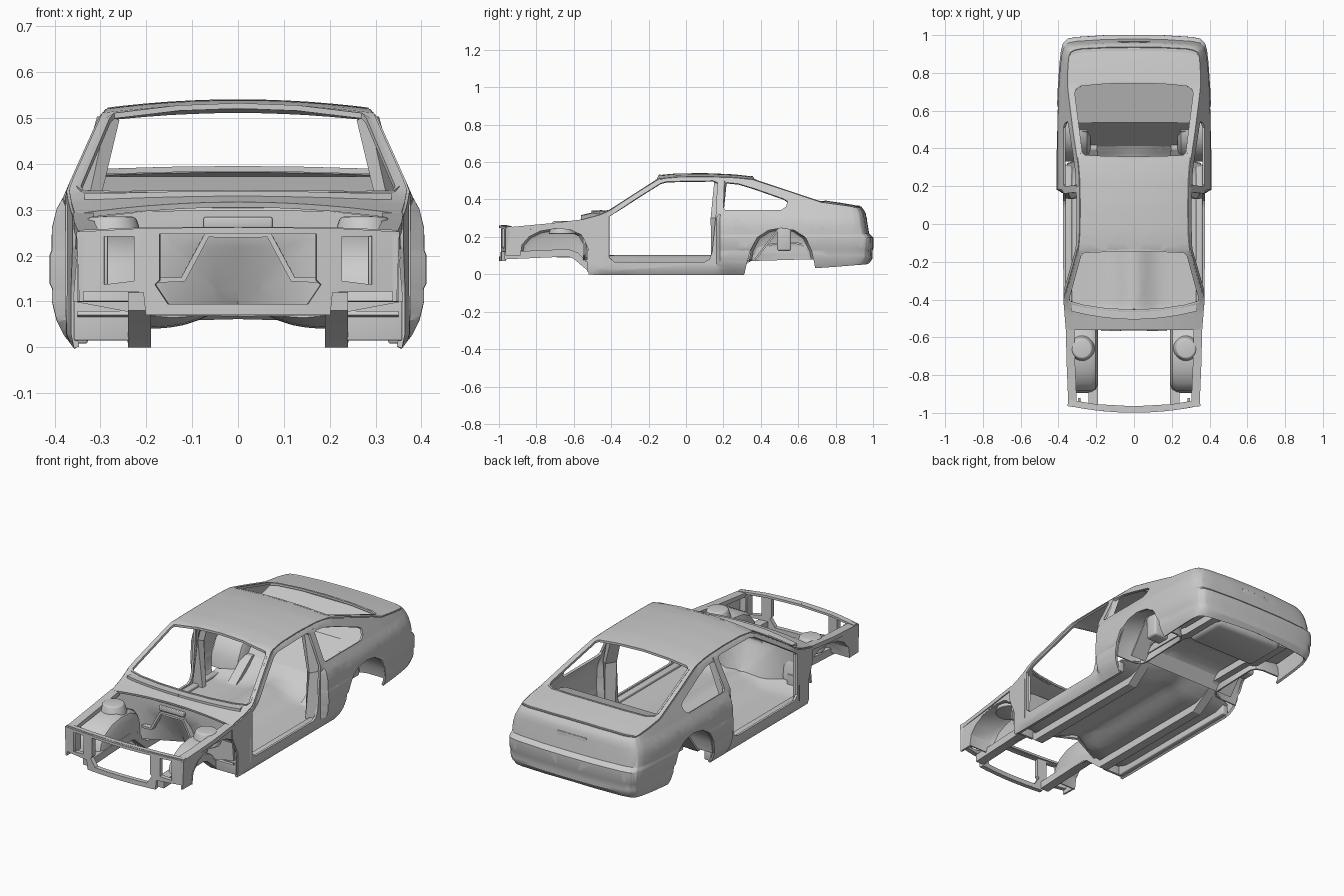
import bpy, bmesh
from math import radians, exp
from mathutils import Vector

if "Cube" in bpy.data.objects:
    bpy.data.objects.remove(bpy.data.objects["Cube"])


def lerp_table(tab, v):
    if v <= tab[0][0]:
        return tab[0][1]
    for (a, p), (b, q) in zip(tab, tab[1:]):
        if v <= b:
            return p + (q - p) * (v - a) / (b - a)
    return tab[-1][1]


# Body shape tables: half width by height, plan taper, rear lean, roof line
HALF = [(0, .352), (.03, .375), (.06, .39), (.1, .4), (.13, .4), (.14, .405), (.2, .405), (.21, .401),
        (.26, .4), (.3, .39), (.325, .376), (.36, .361), (.5, .298), (.525, .276), (.54, .26)]
TAPER = [(.5, 1), (.7, .985), (.85, .96), (.92, .94), (.96, .915), (1, .86), (1.04, .76), (1.2, .38), (1.35, 0)]
PLAN_Y = [(-1, -1), (.92, .92), (.96, .955), (1, .976), (1.04, .984), (1.2, .994), (1.35, .996)]
LEAN = [(.05, .03), (.085, .005), (.13, .004), (.14, 0), (.195, 0), (.215, .022), (.33, .042), (.36, .065)]
FRONT_W = [(-.56, .355), (-.4, .368), (.165, .37), (.185, .41)]
EDGE_Z = [(-.56, .285), (-.46, .312), (-.41, .333), (-.27, .425), (-.14, .506), (-.05, .515), (.1, .517),
          (.25, .513), (.35, .503), (.55, .437), (.72, .38), (.85, .362), (.95, .345)]
CROWN = [(-.56, .026), (-.41, .02), (.1, .018), (.35, .015), (.72, .012), (.95, .01)]


def side(u, z):
    """Outer skin: u runs along the side and wraps round the tail."""
    x = min(lerp_table(HALF, z) * lerp_table(TAPER, u), lerp_table(FRONT_W, u))
    k = min(1, max(0, (u - .8) / .2))
    return Vector((x, lerp_table(PLAN_Y, u) - k * lerp_table(LEAN, z), z))


def top_z(x, y):
    e = lerp_table(EDGE_Z, y)
    return e + lerp_table(CROWN, y) * max(0, 1 - (x / side(min(y, .92), e).x) ** 2)


def rim(u):
    z = lerp_table(EDGE_Z, u)
    for _ in range(6):
        p = side(u, z)
        z = top_z(p.x, p.y)
    return side(u, z)


def sym(pts):
    """Close a right-hand half outline with its mirror image."""
    return pts + [(-a, b) for a, b in reversed(pts) if abs(a) > 1e-5]


def frange(a, b, s):
    return [a + s * i for i in range(int((b - a) / s) + 1)]


def add(name, bm, mirror=False, solid=0, bevel=0):
    me = bpy.data.meshes.new(name)
    bmesh.ops.recalc_face_normals(bm, faces=bm.faces)
    bm.to_mesh(me)
    bm.free()
    ob = bpy.data.objects.new(name, me)
    bpy.context.collection.objects.link(ob)
    if mirror:
        ob.modifiers.new("mirror", 'MIRROR').merge_threshold = .0005
    if solid:
        m = ob.modifiers.new("thickness", 'SOLIDIFY')
        m.thickness, m.offset = solid, 0
    if bevel:
        m = ob.modifiers.new("bevel", 'BEVEL')
        m.width, m.segments = bevel, 3
        m.angle_limit = radians(40)
    return ob


def panel(name, loops, fn, cuts_a, cuts_b, solid=.012, mirror=False):
    """Flat outline with holes, cut into a grid, then bent into shape by fn."""
    bm = bmesh.new()
    for lp in loops:
        vs = [bm.verts.new((a, b, 0)) for a, b in lp]
        for i, v in enumerate(vs):
            bm.edges.new((vs[i - 1], v))
    bmesh.ops.triangle_fill(bm, use_beauty=True, use_dissolve=False, edges=bm.edges[:], normal=(0, 0, 1))
    for axis, cuts in ((0, cuts_a), (1, cuts_b)):
        for c in cuts:
            co, no = Vector(), Vector()
            co[axis], no[axis] = c, 1
            bmesh.ops.bisect_plane(bm, geom=bm.verts[:] + bm.edges[:] + bm.faces[:], plane_co=co, plane_no=no, dist=1e-5)
    for v in bm.verts:
        v.co = fn(v.co.x, v.co.y)
    return add(name, bm, mirror, solid)


def bar(name, pts, w, h, mirror=True):
    """Rectangular bar along a path."""
    bm = bmesh.new()
    pts = [Vector(p) for p in pts]
    rings = []
    for i, p in enumerate(pts):
        t = (pts[min(i + 1, len(pts) - 1)] - pts[max(i - 1, 0)]).normalized()
        s = t.cross(Vector((0, 0, 1))).normalized()
        n = s.cross(t)
        rings.append([bm.verts.new(p + s * a * w / 2 + n * b * h / 2) for a, b in ((-1, -1), (1, -1), (1, 1), (-1, 1))])
    for r, q in zip(rings, rings[1:]):
        for i in range(4):
            bm.faces.new((r[i - 1], r[i], q[i], q[i - 1]))
    bm.faces.new(rings[0])
    bm.faces.new(rings[-1])
    return add(name, bm, mirror)


def box(name, loc, size, bevel=.004, mirror=False):
    bm = bmesh.new()
    bmesh.ops.create_cube(bm, size=1)
    for v in bm.verts:
        v.co = Vector([c * s + l for c, s, l in zip(v.co, size, loc)])
    return add(name, bm, mirror, bevel=bevel)


def wheelhouse(name, arch, x_in, x_out, r=.035):
    """Arched wheel tub with a rounded inner wall."""
    bm = bmesh.new()
    cy = sum(p[0] for p in arch) / len(arch)
    rows = []
    for x, k in ((x_out, 1), (x_in + r, 1), (x_in + r * .3, .93), (x_in, .78)):
        rows.append([bm.verts.new((x, cy + (y - cy) * k, .08 + (z - .08) * k)) for y, z in arch])
    for a, b in zip(rows, rows[1:]):
        for i in range(len(arch) - 1):
            bm.faces.new((a[i], a[i + 1], b[i + 1], b[i]))
    bm.faces.new(rows[-1])
    return add(name, bm, True, .008)


# Body side with door and quarter-window openings, wrapping into the tail
top_us = [1.35, 1.28, 1.2, 1.12, 1.04, 1.02, 1, .98, .96, .94] + frange(-.56, .92, .04)[::-1]
rims = [rim(u) for u in top_us]
lower = [(-.56, .22), (-.52, .13), (-.52, 0), (.31, 0), (.325, .06), (.345, .13), (.38, .195), (.44, .235), (.51, .247),
         (.58, .235), (.64, .195), (.675, .12), (.69, .035), (.97, .055), (1.35, .065)]
door = [(-.385, .067), (-.41, .09), (-.41, .308), (-.27, .4), (-.135, .485), (-.1, .494), (.145, .498), (.168, .488),
        (.158, .3), (.14, .12), (.125, .08), (.1, .067)]
quarter = [(.2, .355), (.205, .482), (.22, .488), (.28, .482), (.36, .458), (.52, .402), (.542, .388), (.535, .36),
           (.51, .342), (.21, .342)]
panel("body_side", [lower + [(u, p.z) for u, p in zip(top_us, rims)], door, quarter], side,
      frange(-.52, .92, .06) + [.165, .185] + [.94, .96, .98, 1, 1.02, 1.04, 1.12, 1.2, 1.28],
      [h[0] for h in HALF[1:]] + [.085, .195, .215, .34, .43], mirror=True)

# Roof, cowl, pillars and boot lid in one crowned skin
front_edge = [(0, -.56)]
screen = [(0, -.458), (.15, -.45), (.27, -.432), (.34, -.412), (.347, -.395), (.284, -.165), (.27, -.15), (.13, -.142), (0, -.14)]
hatch = [(0, .352), (.15, .355), (.262, .36), (.278, .375), (.318, .69), (.312, .715), (.28, .735), (.15, .747), (0, .75)]
panel("roof_and_deck", [sym([(abs(p.x) if p.x > 1e-5 else 0, p.y) for p in rims] + front_edge), sym(screen), sym(hatch)],
      lambda x, y: Vector((x, y, top_z(x, y))), frange(-.35, .35, .05), frange(-.54, .94, .04))

# Seal frames round both glass openings
for nm, lp in (("windscreen_frame", screen), ("rear_glass_frame", hatch)):
    bar(nm, [(x, y, top_z(x, y) + .002) for x, y in lp], .01, .012)

# Cowl lip, deck lip and rear plate panel
bar("cowl_lip", [(x, -.485 + .4 * x * x, top_z(x, -.485 + .4 * x * x) + .006) for x in frange(0, .33, .055)], .04, .014)
bar("deck_lip", [(p.x, p.y - .022, p.z + .004) for p in rims[:8]], .035, .01)
box("plate_panel", (0, .959, .27), (.17, .016, .07), .003)

# Floor pan with tunnel, kick-up and boot floor
FLOOR = [(-.54, .075), (-.45, .045), (.28, .045), (.36, .09), (.44, .16), (.6, .17), (.66, .14), (.95, .14)]


def floor_pt(x, y):
    fade = min(1, max(0, (.4 - y) / .15))
    return Vector((x, y, lerp_table(FLOOR, y) + .052 * fade * exp(-(x / .09) ** 2)))


panel("floor_pan", [sym([(0, -.45), (.1, -.49), (.2, -.54), (.35, -.54), (.355, .32), (.25, .35), (.25, .68), (.36, .71),
                         (.345, .9), (.29, .95), (0, .965)])],
      floor_pt, frange(-.3, .3, .03), frange(-.5, .94, .04), .01)
box("spare_well", (0, .8, .11), (.42, .24, .07), .03)

# Rear seat back rising to a shelf under the hatch
SHELF = [(.37, .08), (.54, .3), (.76, .368)]
panel("seat_back_and_shelf", [sym([(0, .37), (.33, .37), (.335, .56), (.325, .76), (0, .76)])],
      lambda x, y: Vector((x, y, lerp_table(SHELF, y))), [], [.54], .01)

# Firewall with tunnel dish and raised brace
panel("firewall", [sym([(0, .3), (.2, .297), (.345, .28), (.36, .1), (.2, .07), (0, .07)])],
      lambda x, z: Vector((x, -.545 + .1 * max(0, 1 - abs(x) / .2) * max(0, (.25 - z) / .18), z)),
      frange(-.35, .35, .05), frange(.1, .28, .03))
bar("firewall_brace", [(0, -.55, .245), (.068, -.55, .245), (.12, -.552, .148), (.175, -.552, .147)], .03, .012)
box("firewall_box", (0, -.552, .272), (.15, .025, .024))
box("toe_panel", (.298, -.522, .07), (.12, .014, .11), .002, True)

# Radiator support with lamp openings
panel("radiator_support", [sym([(0, .262), (.2, .26), (.35, .252), (.345, .122), (.205, .12), (.2, .07), (0, .07)]),
                           sym([(0, .247), (.17, .247), (.17, .147), (.18, .137), (.152, .095), (0, .095)]),
                           [(.225, .145), (.29, .137), (.29, .242), (.225, .242)],
                           [(-.225, .145), (-.225, .242), (-.29, .242), (-.29, .137)]],
      lambda x, z: Vector((x, -.987 + .3 * x * x, z)), frange(-.3, .3, .05), [], .024)
bar("upper_cross_rail", [(0, -.977, .257), (.2, -.966, .256), (.345, -.942, .25)], .024, .012)
box("lamp_bracket", (.29, -.945, .19), (.012, .05, .11), .002, True)

# Front aprons: fender ledge, wheel tubs, outer skirts, strut towers
arch = [(-.89, .1), (-.88, .16), (-.84, .205), (-.78, .235), (-.7, .248), (-.62, .243), (-.56, .215), (-.53, .16), (-.52, .09)]
bar("fender_ledge", [(.338, -.55, .283), (.335, -.72, .262), (.325, -.96, .24)], .045, .022)
wheelhouse("front_wheelhouse", arch, .195, .35)
panel("front_apron", [arch[:-1] + [(-.53, .285), (-.72, .262), (-.965, .245), (-.965, .1)]],
      lambda y, z: Vector((.35 + .02 * (y + .55), y, z)), [], [], .01, True)
bm = bmesh.new()
bmesh.ops.create_cone(bm, cap_ends=True, segments=28, radius1=.075, radius2=.052, depth=.07)
bmesh.ops.translate(bm, verts=bm.verts, vec=(.275, -.66, .25))
add("strut_tower", bm, True, bevel=.008)

# Rear wheel tubs and suspension mounts
wheelhouse("rear_wheelhouse", [(.335, .07), (.345, .13), (.38, .2), (.44, .24), (.51, .255), (.58, .243), (.64, .2),
                               (.675, .13), (.685, .08)], .235, .395, .05)
box("rear_strut_mount", (.285, .525, .19), (.09, .075, .13), .012, True)

# Chassis rails, sills and pillars
bar("chassis_rail", [(.215, -.97, .1), (.215, -.63, .115), (.215, -.59, .1), (.215, -.5, .02), (.215, .24, .02),
                     (.22, .4, .13), (.22, .64, .13), (.22, .7, .11), (.22, .92, .11)], .05, .04)
box("inner_sill", (.345, -.1, .036), (.035, .83, .056), .006, True)
bar("door_post", [(.335, .15, .05), (.335, .165, .3), (.283, .185, .5)], .06, .03)
bar("hinge_post", [(.345, -.45, .05), (.343, -.449, .3)], .07, .03)

# Apply modifiers and shade
bpy.ops.object.select_all(action='SELECT')
bpy.context.view_layer.objects.active = bpy.data.objects["body_side"]
bpy.ops.object.convert(target='MESH')
bpy.ops.object.shade_smooth_by_angle(angle=radians(32))
